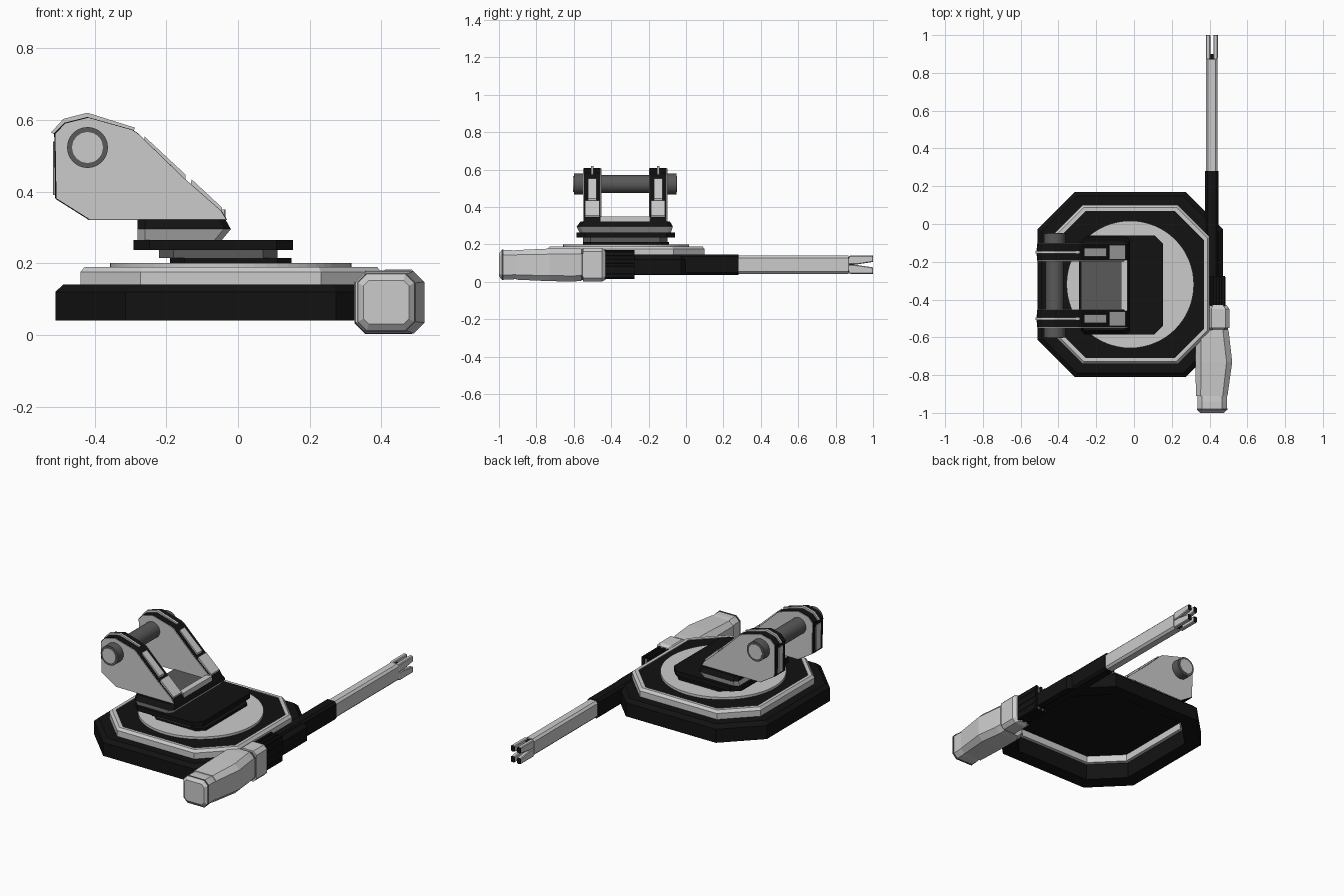
import bpy, bmesh, math

if "Cube" in bpy.data.objects:
    bpy.data.objects.remove(bpy.data.objects["Cube"])


def material(name, v):
    m = bpy.data.materials.new(name)
    m.diffuse_color = (v, v, v, 1)
    m.use_nodes = True
    m.node_tree.nodes["Principled BSDF"].inputs["Base Color"].default_value = m.diffuse_color
    return m


BLACK, DARK = material("black", 0.006), material("dark_grey", 0.1)
CX, CY = -0.02, -0.32      # base centre
BY = -0.325                # bracket mid plane


def loft(name, rings, mat=None, closed=False):
    """Skin a list of equal-length point rings; cap the ends or close the loop."""
    bm = bmesh.new()
    vs = [[bm.verts.new(p) for p in r] for r in rings]
    n = len(vs[0])
    pairs = list(zip(vs, vs[1:])) + ([(vs[-1], vs[0])] if closed else [])
    for a, b in pairs:
        for i in range(n):
            j = (i + 1) % n
            bm.faces.new((a[i], a[j], b[j], b[i]))
    if not closed:
        bm.faces.new(vs[0])
        bm.faces.new(vs[-1])
    bmesh.ops.recalc_face_normals(bm, faces=bm.faces)
    me = bpy.data.meshes.new(name)
    bm.to_mesh(me)
    bm.free()
    ob = bpy.data.objects.new(name, me)
    bpy.context.collection.objects.link(ob)
    if mat:
        me.materials.append(mat)
    return ob


def rect(a0, a1, b0, b1, c):
    """Rectangle with cut corners (8 points)."""
    return [(a0 + c, b0), (a1 - c, b0), (a1, b0 + c), (a1, b1 - c),
            (a1 - c, b1), (a0 + c, b1), (a0, b1 - c), (a0, b0 + c)]


def at_z(pts, z):
    return [(x, y, z) for x, y in pts]


def at_y(pts, y):
    return [(x, y, z) for x, z in pts]


def octagon(h, z):
    return at_z(rect(CX - h, CX + h, CY - h, CY + h, h * 0.4), z)


def slab(name, x0, x1, y0, y1, z0, z1, c=0.002, mat=None):
    r = rect(x0, x1, y0, y1, c)
    return loft(name, [at_z(r, z0), at_z(r, z1)], mat)


def along_y(name, sections, mat=None):
    """Sections: (y, x0, x1, z0, z1, corner cut)."""
    return loft(name, [at_y(rect(*s[1:]), s[0]) for s in sections], mat)


def cylinder(name, x, z, r, y0, y1, mat=None, n=32):
    c = [(x + r * math.cos(2 * math.pi * i / n), z + r * math.sin(2 * math.pi * i / n)) for i in range(n)]
    ob = loft(name, [at_y(c, y0), at_y(c, y1)], mat)
    for p in ob.data.polygons:
        p.use_smooth = len(p.vertices) == 4
    return ob


# Octagonal base: open black frame, grey rim, black deck
loft("base_frame", [octagon(0.49, 0.04), octagon(0.49, 0.12), octagon(0.468, 0.14),
                    octagon(0.41, 0.14), octagon(0.41, 0.04)], BLACK, True)
loft("base_rim", [octagon(0.42, 0.135), octagon(0.42, 0.175), octagon(0.408, 0.19),
                  octagon(0.39, 0.19), octagon(0.39, 0.135)], None, True)
loft("base_deck", [octagon(0.392, 0.175), octagon(0.392, 0.186)], BLACK)

# Turntable disc
ring = [(CX + 0.337 * math.cos(math.tau * i / 64), CY + 0.337 * math.sin(math.tau * i / 64)) for i in range(64)]
loft("turntable_disc", [at_z(ring, 0.18), at_z(ring, 0.2)])
loft("disc_underside", [at_z(ring, 0.172), at_z(ring, 0.1799)], BLACK)

# Stacked plates under the bracket
slab("lower_plate", -0.19, 0.15, -0.55, -0.09, 0.2, 0.214, 0.04, BLACK)
slab("spacer_plate", -0.22, 0.11, -0.55, -0.1, 0.214, 0.237, 0.04, DARK)
slab("upper_plate", -0.292, 0.153, -0.585, -0.06, 0.237, 0.265, 0.045, BLACK)
loft("bracket_foot", [at_z(rect(-0.28, -0.045, -0.57, -0.08, 0.02), 0.265),
                      at_z(rect(-0.28, -0.02, -0.585, -0.07, 0.02), 0.295)])
loft("foot_cap", [at_z(rect(-0.28, -0.02, -0.585, -0.07, 0.02), 0.295),
                  at_z(rect(-0.28, -0.035, -0.565, -0.085, 0.02), 0.322)], BLACK)
slab("bracket_floor", -0.28, -0.07, -0.46, -0.19, 0.32, 0.327, 0.002, DARK)
slab("bracket_sill", -0.07, -0.035, -0.46, -0.19, 0.32, 0.35)

# Twin arms: black core, grey cheeks, grey rib and sloped pads
PROFILE = [(-0.51, 0.38), (-0.415, 0.32), (-0.03, 0.32), (-0.045, 0.345), (-0.15, 0.437),
           (-0.28, 0.563), (-0.295, 0.573), (-0.42, 0.608), (-0.485, 0.592), (-0.513, 0.563)]
RIB = [(-0.522, 0.565), (-0.505, 0.555), (-0.42, 0.58), (-0.3, 0.555),
       (-0.287, 0.578), (-0.42, 0.62), (-0.487, 0.603)]


def sloped_pad(name, x0, x1, y, half, lift, mat=None):
    line = lambda x: 0.345 - (x + 0.045) * 0.93
    q = [(x0, line(x0) - 0.03), (x1, line(x1) - 0.03),
         (x1 + lift * 0.7, line(x1) + lift * 0.7), (x0 + lift * 0.7, line(x0) + lift * 0.7)]
    loft(name, [at_y(q, y - half), at_y(q, y + half)], mat)


for side, tag in ((-1, "front"), (1, "back")):
    yc = BY + side * 0.176
    loft(tag + "_arm_core", [at_y(PROFILE, yc - 0.045), at_y(PROFILE, yc + 0.045)], BLACK)
    cheek = [(-0.275 + (x + 0.275) * 0.985, 0.46 + (z - 0.46) * 0.985) for x, z in PROFILE]
    for f, k in ((-1, "near"), (1, "far")):
        a, b = sorted((yc + f * 0.04, yc + f * 0.049))
        loft(f"{tag}_arm_cheek_{k}", [at_y(cheek, a), at_y(cheek, b)])
    loft(tag + "_arm_rib", [at_y(RIB, yc - 0.007), at_y(RIB, yc + 0.007)])
    sloped_pad(tag + "_upper_pad", -0.265, -0.15, yc, 0.023, 0.006)
    sloped_pad(tag + "_lower_pad", -0.135, -0.05, yc, 0.038, 0.008)
    # rear edge pad
    slab(tag + "_rear_pad", -0.516, -0.5, yc - 0.022, yc + 0.022, 0.39, 0.54)
    # Pin knob
    a, b = sorted((yc + side * 0.045, BY + side * 0.275))
    cylinder(tag + "_pin_knob", -0.42, 0.523, 0.057, a, b, DARK)
    a, b = sorted((BY + side * 0.25, BY + side * 0.278))
    cylinder(tag + "_pin_cap", -0.42, 0.523, 0.043, a, b)
cylinder("pivot_rod", -0.42, 0.523, 0.048, BY - 0.14, BY + 0.14, DARK)

# Side tool: grip
along_y("grip_end_cap", [(-1.0, 0.35, 0.477, 0.03, 0.152, 0.015), (-0.985, 0.335, 0.492, 0.012, 0.17, 0.025),
                         (-0.94, 0.335, 0.492, 0.012, 0.17, 0.025), (-0.91, 0.335, 0.492, 0.015, 0.167, 0.025)])
along_y("grip_end_band", [(-0.984, 0.333, 0.494, 0.01, 0.172, 0.025),
                          (-0.976, 0.333, 0.494, 0.01, 0.172, 0.025)], DARK)
along_y("grip_body", [(-0.91, 0.328, 0.495, 0.012, 0.17, 0.025), (-0.73, 0.325, 0.52, 0.004, 0.178, 0.03),
                      (-0.6, 0.325, 0.505, 0.002, 0.18, 0.03), (-0.56, 0.345, 0.5, 0.006, 0.178, 0.03)])
along_y("grip_band", [(-0.562, 0.395, 0.498, 0.01, 0.172, 0.02), (-0.54, 0.395, 0.498, 0.01, 0.172, 0.02)], DARK)
along_y("collar", [(-0.55, 0.39, 0.505, 0.002, 0.182, 0.02), (-0.45, 0.39, 0.505, 0.002, 0.182, 0.02),
                   (-0.43, 0.398, 0.49, 0.012, 0.172, 0.02)])

# Ribbed neck: grey core with long black bars
along_y("neck_core", [(-0.435, 0.41, 0.475, 0.027, 0.157, 0.01), (-0.28, 0.41, 0.475, 0.027, 0.157, 0.01)])
for i in range(4):
    z = 0.033 + i * 0.039
    along_y(f"neck_side_bar_{i}", [(y, 0.402, 0.484, z - 0.013, z + 0.013, 0.003) for y in (-0.435, -0.28)], BLACK)
for i in range(3):
    x = 0.413 + i * 0.03
    along_y(f"neck_top_bar_{i}", [(y, x - 0.009, x + 0.009, 0.015, 0.17, 0.003) for y in (-0.435, -0.275)], BLACK)

# Barrel with black sleeve
along_y("barrel_sleeve", [(y, 0.377, 0.447, 0.038, 0.147, 0.012) for y in (-0.29, 0.28)], BLACK)
along_y("barrel", [(y, 0.381, 0.443, 0.043, 0.141, 0.012) for y in (0.27, 0.87)])
along_y("muzzle_core", [(y, 0.387, 0.437, 0.05, 0.134, 0.01) for y in (0.86, 0.9)], BLACK)

# Four-pronged split tip
MX, MZ = 0.412, 0.092
for sx in (-1, 1):
    for sz in (-1, 1):
        def prong(y, zi, inset):
            x0, x1 = sorted((MX + sx * (0.008 + inset), MX + sx * (0.032 - inset)))
            z0, z1 = sorted((MZ + sz * zi, MZ + sz * (0.049 - inset)))
            return (y, x0, x1, z0, z1, 0.004)
        along_y("tip_prong", [prong(0.872, 0.001, 0.003), prong(0.88, 0.001, 0), prong(0.91, 0.001, 0),
                              prong(0.997, 0.014, 0)])
        along_y("tip_prong_end", [prong(0.996, 0.014, 0.0005), prong(1.0, 0.015, 0.0005)], BLACK)
